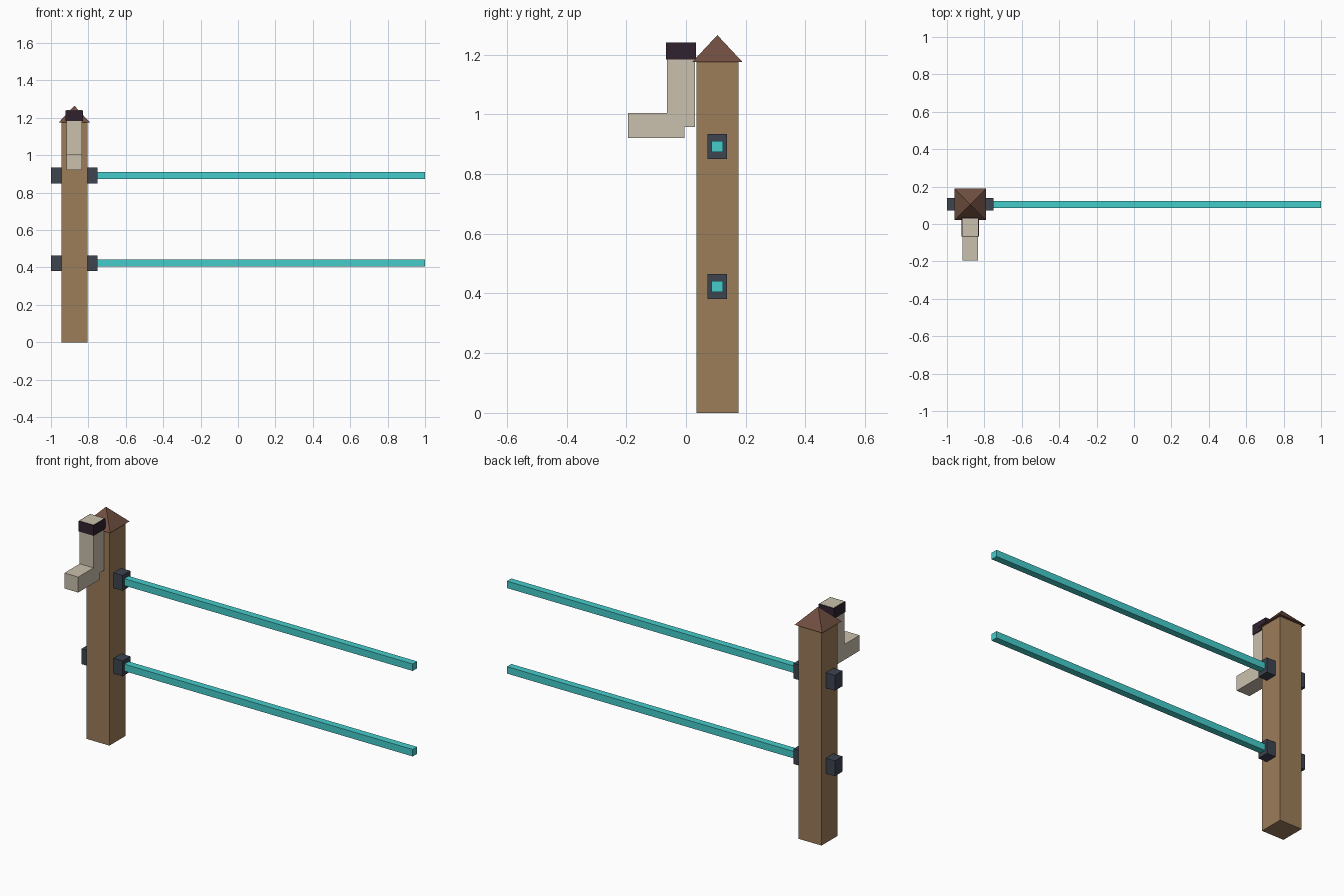
import bpy
import bmesh
from math import radians
from mathutils import Matrix

cube = bpy.data.objects.get("Cube")
if cube:
    bpy.data.objects.remove(cube, do_unlink=True)


def material(name, hexcode):
    # Convert a display colour to linear values
    channels = [int(hexcode[i:i + 2], 16) / 255 for i in (0, 2, 4)]
    color = [((c + 0.055) / 1.055) ** 2.4 for c in channels] + [1.0]
    mat = bpy.data.materials.new(name)
    mat.use_nodes = True
    mat.diffuse_color = color
    mat.node_tree.nodes["Principled BSDF"].inputs["Base Color"].default_value = color
    return mat


wood = material("post wood", "9C7D5A")
roof_brown = material("roof brown", "704F40")
slate = material("bracket slate", "3D434F")
teal = material("rail teal", "45CCCB")
cream = material("boot cream", "CAC1AE")
plum = material("cuff plum", "30222F")


def finish(name, bm, mat):
    bmesh.ops.recalc_face_normals(bm, faces=bm.faces)
    mesh = bpy.data.meshes.new(name)
    bm.to_mesh(mesh)
    bm.free()
    mesh.materials.append(mat)
    obj = bpy.data.objects.new(name, mesh)
    bpy.context.collection.objects.link(obj)
    return obj


def box(name, mat, x, y, z):
    # Each of x, y, z is a (low, high) range
    bm = bmesh.new()
    center = [(a + b) / 2 for a, b in (x, y, z)]
    size = [b - a for a, b in (x, y, z)]
    matrix = Matrix.Translation(center) @ Matrix.Diagonal(size + [1])
    bmesh.ops.create_cube(bm, size=1, matrix=matrix)
    return finish(name, bm, mat)


def around(c, half):
    return (c - half, c + half)


PX, PY = -0.875, 0.105

# Post with a pyramid roof
box("post", wood, around(PX, 0.07), around(PY, 0.07), (0, 1.177))
bm = bmesh.new()
half, low, high = 0.084, 1.175, 1.265
base = [bm.verts.new((PX + sx * half, PY + sy * half, low))
        for sx, sy in ((-1, -1), (1, -1), (1, 1), (-1, 1))]
apex = bm.verts.new((PX, PY, high))
bm.faces.new(base)
for i in range(4):
    bm.faces.new((base[i], base[(i + 1) % 4], apex))
finish("post_roof", bm, roof_brown)

# Rails and the brackets holding them
for label, z in (("lower", 0.423), ("upper", 0.892)):
    box(label + "_bracket", slate, around(PX, 0.125), around(PY, 0.033), around(z, 0.042))
    box(label + "_rail", teal, (PX, 1), around(PY, 0.019), around(z, 0.019))

# Hanging boot, extruded from its side profile
profile = [(-0.195, 0.92), (-0.005, 0.92), (-0.005, 0.957), (0.03, 0.957),
           (0.03, 1.241), (-0.063, 1.241), (-0.063, 1.005), (-0.195, 1.005)]
bm = bmesh.new()
side = bm.faces.new([bm.verts.new((PX - 0.042, y, z)) for y, z in profile])
ext = bmesh.ops.extrude_face_region(bm, geom=[side])
moved = [v for v in ext["geom"] if isinstance(v, bmesh.types.BMVert)]
bmesh.ops.translate(bm, verts=moved, vec=(0.084, 0, 0))
finish("boot", bm, cream)

# Dark cuff around the boot top
box("boot_cuff", plum, around(PX, 0.046), (-0.067, 0.034), (1.183, 1.24))
